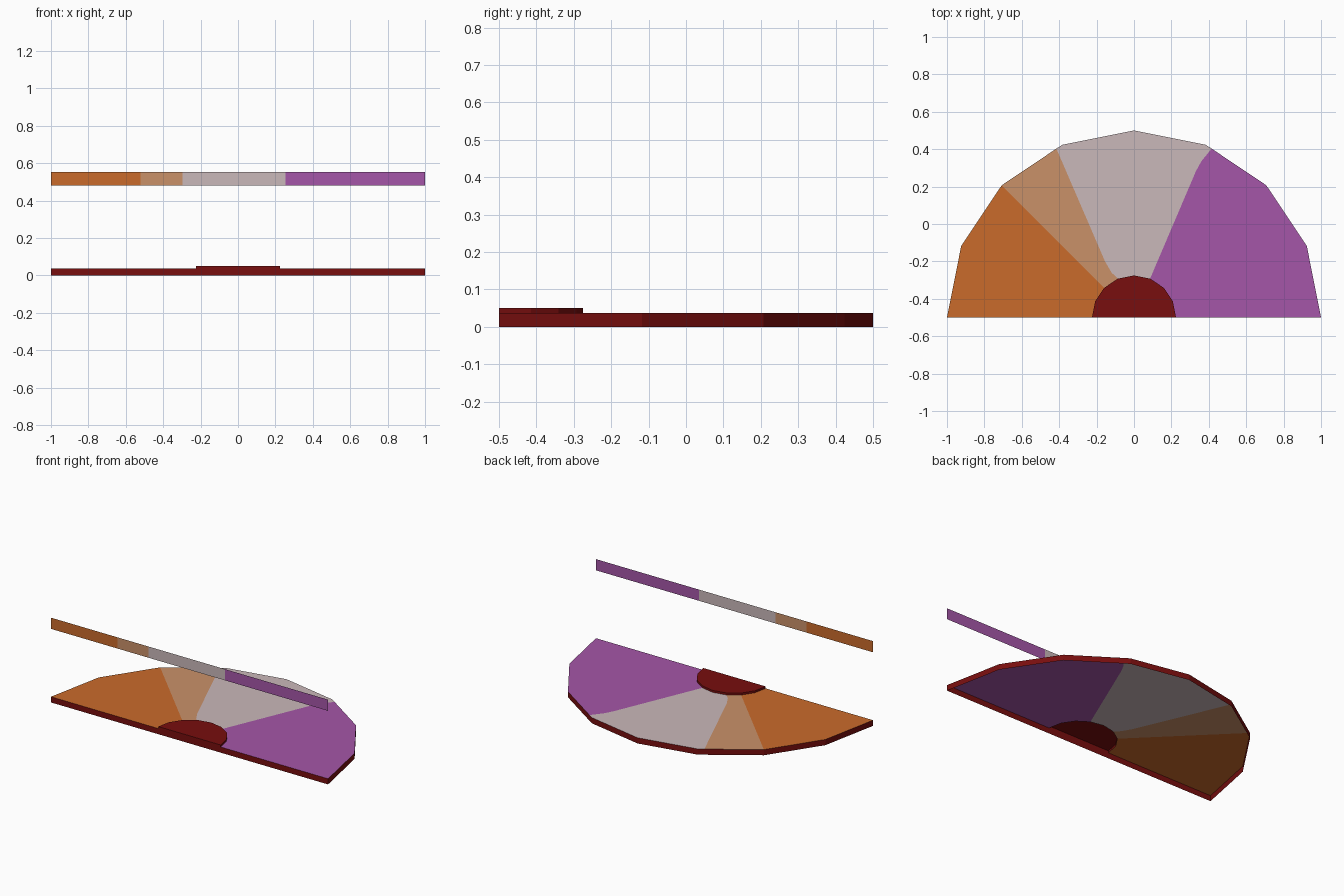
import bpy
import math

if "Cube" in bpy.data.objects:
    bpy.data.objects.remove(bpy.data.objects["Cube"])

RIM_Z, HUB_Z, CY = 0.037, 0.05, -0.5


def material(name, rgb):
    def lin(v):
        v /= 255
        return v / 12.92 if v <= 0.04045 else ((v + 0.055) / 1.055) ** 2.4
    m = bpy.data.materials.new(name)
    m.diffuse_color = (*[lin(c) for c in rgb], 1)
    m.use_nodes = True
    m.node_tree.nodes["Principled BSDF"].inputs["Base Color"].default_value = m.diffuse_color
    return m


ORANGE = material("orange", (202, 107, 43))
TAN = material("tan", (202, 145, 105))
GREY = material("pale_grey", (202, 184, 186))
PURPLE = material("purple", (165, 86, 168))
RED = material("dark_red", (120, 14, 14))


def build(name, verts, faces, mats, idx=None):
    me = bpy.data.meshes.new(name)
    me.from_pydata(verts, [], faces)
    for m in mats:
        me.materials.append(m)
    for p in me.polygons:
        p.use_smooth = False
        p.material_index = idx[p.index] if idx else 0
    ob = bpy.data.objects.new(name, me)
    bpy.context.collection.objects.link(ob)


def arc(r, first, last):
    """Points of the eight-sided half circle, step 22.5 degrees."""
    step = 1 if last >= first else -1
    return [(r * math.cos(i * math.pi / 8), CY + r * math.sin(i * math.pi / 8))
            for i in range(first, last + step, step)]


def walls(name, r, z0, z1, cap):
    """Upright band around the half circle, optionally closed on top."""
    pts = arc(r, 0, 8)
    n = len(pts)
    verts = [(x, y, z0) for x, y in pts] + [(x, y, z1) for x, y in pts]
    faces = [(i, (i + 1) % n, n + (i + 1) % n, n + i) for i in range(n)]
    if cap:
        faces.append(tuple(range(n, 2 * n)))
    build(name, verts, faces, [RED])


# Outer rim (open underneath) and raised hub
walls("rim", 1.0, 0, RIM_Z, False)
walls("hub", 0.225, RIM_Z, HUB_Z, True)

# Painted dial sectors around the hub
H = 0.225
right_edge = [(0.415, 0.403), (0.36, 0.335), (0.33, 0.28)]   # rim to hub
left_edge = [(-0.415, 0.403), (-0.155, -0.20), (-0.12, -0.26)]


def sector(name, pts, mat):
    build(name, [(x, y, RIM_Z) for x, y in pts], [tuple(range(len(pts)))], [mat])


sector("purple_sector", arc(1, 0, 2) + right_edge + arc(H, 3, 0), PURPLE)
sector("grey_sector", arc(1, 3, 5) + left_edge + arc(H, 5, 3) + right_edge[::-1], GREY)
sector("tan_sector", arc(1, 6, 6) + arc(H, 6, 5) + left_edge[::-1], TAN)
sector("orange_sector", arc(1, 6, 8) + arc(H, 8, 6), ORANGE)

# Floating flat strip above the straight edge
xs = [-1, -0.52, -0.297, 0.255, 1]
build("gauge_strip",
      [(x, CY, z) for z in (0.48, 0.553) for x in xs],
      [(i, i + 1, i + 6, i + 5) for i in range(4)],
      [ORANGE, TAN, GREY, PURPLE], [0, 1, 2, 3])
